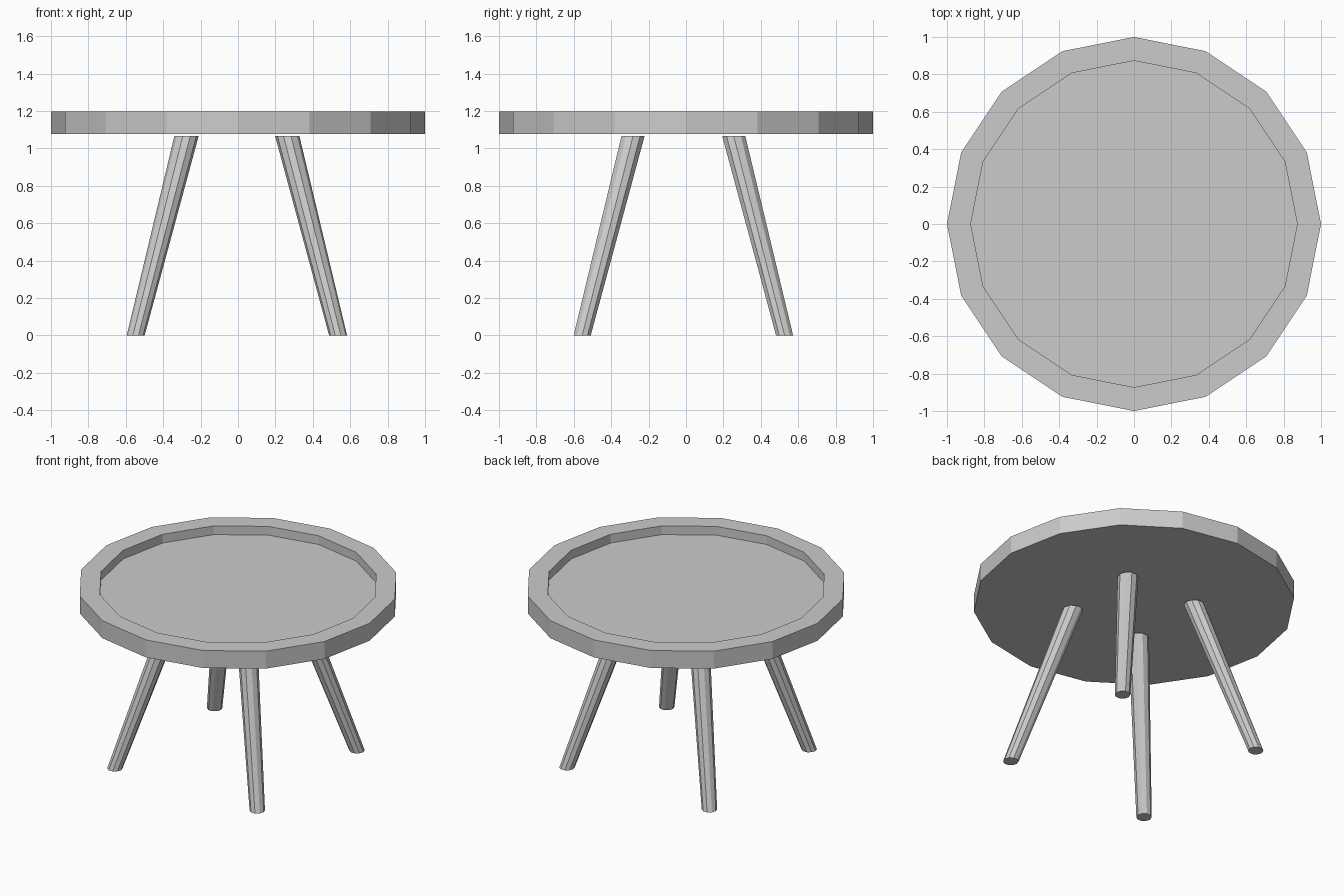
import bpy, bmesh
from math import cos, sin, tau

if "Cube" in bpy.data.objects:
    bpy.data.objects.remove(bpy.data.objects["Cube"])


def ring(bm, n, r, z, cx=0.0, cy=0.0, phase=0.0):
    return [bm.verts.new((cx + r * cos(tau * i / n + phase),
                          cy + r * sin(tau * i / n + phase), z)) for i in range(n)]


def loft(name, rings_spec):
    """Solid skinned through a stack of (sides, radius, z, x, y) rings."""
    bm = bmesh.new()
    rings = [ring(bm, *spec) for spec in rings_spec]
    for a, b in zip(rings, rings[1:]):
        n = len(a)
        for i in range(n):
            j = (i + 1) % n
            bm.faces.new((a[i], a[j], b[j], b[i]))
    bm.faces.new(rings[0][::-1])
    bm.faces.new(rings[-1])
    mesh = bpy.data.meshes.new(name)
    bm.to_mesh(mesh)
    bm.free()
    obj = bpy.data.objects.new(name, mesh)
    bpy.context.collection.objects.link(obj)
    return obj


# Round tray top with raised rim
loft("table_top", [(16, 1.0, 1.078), (16, 1.0, 1.198),
                   (16, 0.873, 1.198), (16, 0.873, 1.138)])

# Four splayed, tapered legs, placed slightly off the centre of the top
OX, OY = -0.006, -0.014
for side_y, sy in (("front", -1), ("back", 1)):
    for side_x, sx in (("left", -1), ("right", 1)):
        loft(f"{side_y}_{side_x}_leg", [
            (10, 0.048, 0.0, OX + sx * 0.541, OY + sy * 0.541),
            (10, 0.065, 1.067, OX + sx * 0.269, OY + sy * 0.269)])
